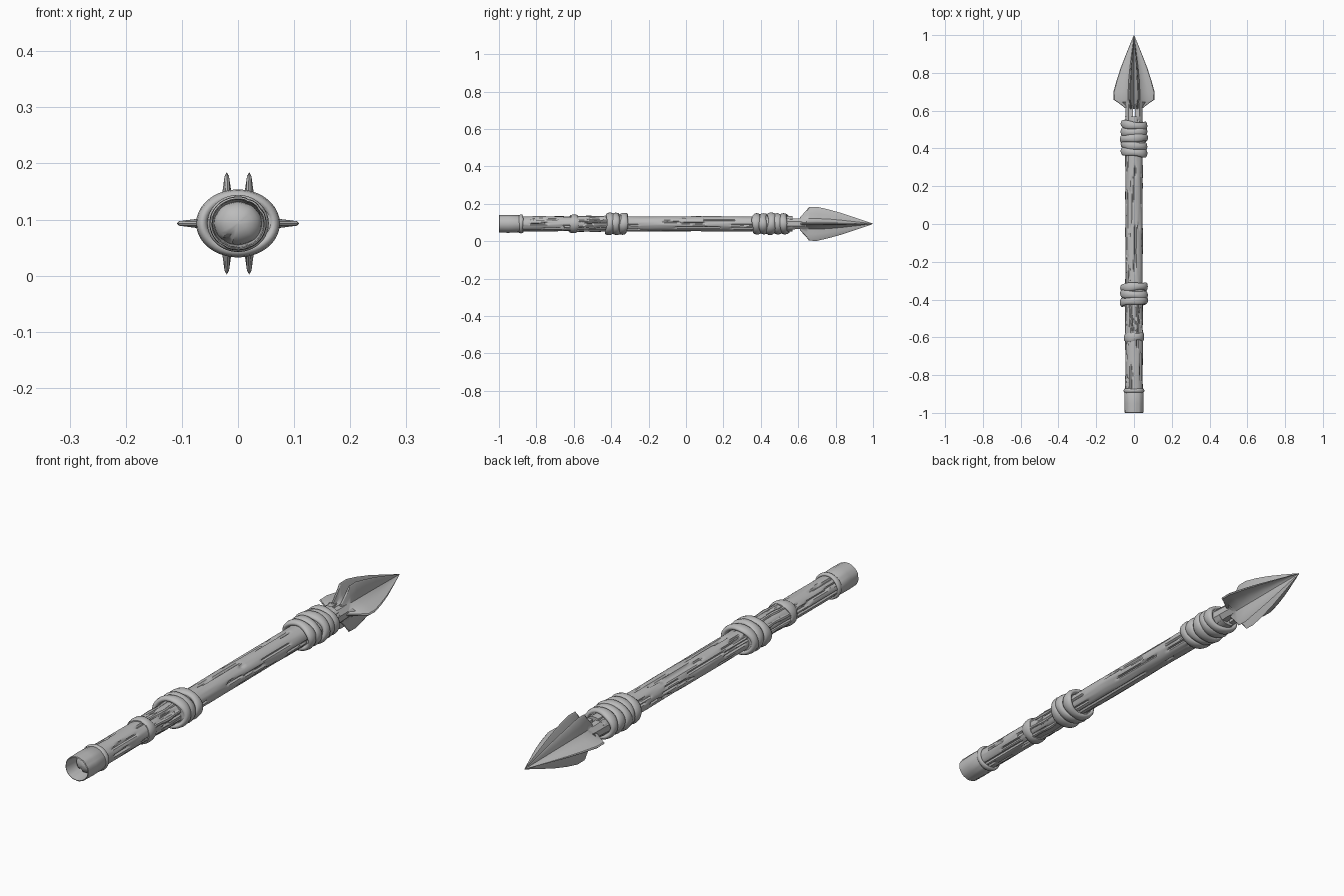
import bpy, math, random
from math import sin, cos, pi
from mathutils import Vector, Matrix, noise

random.seed(4)
CZ = 0.093  # height of the spear's axis

old = bpy.data.objects.get("Cube")
if old:
    bpy.data.objects.remove(old)

mat = bpy.data.materials.new("stone_grey")
mat.use_nodes = True
GREY = (0.5, 0.5, 0.5, 1)
mat.diffuse_color = GREY
mat.node_tree.nodes["Principled BSDF"].inputs["Base Color"].default_value = GREY


def add_mesh(name, rings, closed=False, caps=True, angle=40):
    """Skin a list of equal-length point rings."""
    n, m = len(rings[0]), len(rings)
    verts = [p for r in rings for p in r]
    faces = []
    for i in range(m if closed else m - 1):
        a, b = i * n, ((i + 1) % m) * n
        for j in range(n):
            k = (j + 1) % n
            faces.append((a + j, a + k, b + k, b + j))
    if caps and not closed:
        faces.append(tuple(reversed(range(n))))
        faces.append(tuple(range((m - 1) * n, m * n)))
    me = bpy.data.meshes.new(name)
    me.from_pydata(verts, [], faces)
    me.materials.append(mat)
    ob = bpy.data.objects.new(name, me)
    bpy.context.collection.objects.link(ob)
    bpy.ops.object.select_all(action='DESELECT')
    ob.select_set(True)
    bpy.context.view_layer.objects.active = ob
    bpy.ops.object.mode_set(mode='EDIT')
    bpy.ops.mesh.select_all(action='SELECT')
    bpy.ops.mesh.normals_make_consistent(inside=False)
    bpy.ops.object.mode_set(mode='OBJECT')
    bpy.ops.object.shade_smooth_by_angle(angle=math.radians(angle))
    return ob


def oval(y, rx, rz, n=48, bump=0.0, stretch=7.0):
    """Oval ring around the axis, roughened by grain along its length."""
    pts = []
    for j in range(n):
        a = 2 * pi * j / n
        g = noise.noise(Vector((cos(a) * 4, y * stretch, sin(a) * 4)))
        # sharp carved grooves where the grain dips, gentle swell elsewhere
        k = 1 + bump * (0.3 * g - (0.8 if g < -0.28 else 0))
        pts.append((rx * k * cos(a), y, CZ + rz * k * sin(a)))
    return pts


def lathe(name, stations, bump=0.0, n=48, **kw):
    return add_mesh(name, [oval(y, rx, rz, n, bump) for y, rx, rz in stations], **kw)


def band(name, y, rx, rz, wide, thick, tilt=(0, 0)):
    """Rounded cord ring: a fat torus around the shaft."""
    rings = []
    for i in range(40):
        a = 2 * pi * i / 40
        dy = tilt[0] * cos(a) + tilt[1] * sin(a)
        w = wide * (1 + 0.15 * sin(3 * a + y * 50))
        ring = []
        for j in range(10):
            b = 2 * pi * j / 10
            r = thick * cos(b)
            ring.append(((rx + r) * cos(a), y + dy + w * sin(b), CZ + (rz + r) * sin(a)))
        rings.append(ring)
    return add_mesh(name, rings, closed=True, angle=60)


# Wooden shaft with carved grain
steps = 130
lathe("shaft", [(-0.93 + 1.5 * i / steps, 0.046, 0.04) for i in range(steps + 1)], bump=0.16)

# Hollow butt cap with its lip
lathe("butt_cap", [(-0.93, 0.042, 0.038), (-0.99, 0.045, 0.042), (-1.0, 0.047, 0.044),
                   (-0.998, 0.05, 0.047), (-0.95, 0.051, 0.048), (-0.89, 0.051, 0.046),
                   (-0.875, 0.044, 0.038)], bump=0.03, caps=False)
band("butt_cap_lip", -0.882, 0.048, 0.044, 0.011, 0.007)

# Lumpy wood end inside the cap
dome = [(-0.93 - 0.035 * sin(t * pi / 10), 0.042 * cos(t * pi / 10) + 0.001,
         0.038 * cos(t * pi / 10) + 0.001) for t in range(6)]
lathe("shaft_end", dome, bump=0.25, n=24)

# Lashing groups: tilted coils over a core
for group, start, end, count in (("head_lashing", 0.38, 0.525, 5), ("grip_lashing", -0.41, -0.335, 3)):
    lathe(group + "_core", [(start - 0.01, 0.06, 0.047), (end + 0.01, 0.06, 0.047)])
    for i in range(count):
        y = start + (end - start) * i / (count - 1)
        grow = random.uniform(-0.002, 0.003)
        band(f"{group}_coil_{i + 1}", y, 0.061 + grow, 0.047 + grow, 0.021, 0.011,
             (random.uniform(-0.008, 0.008), random.uniform(-0.006, 0.006)))

# Lower collar with raised splints running up to the grip
band("lower_collar", -0.6, 0.046, 0.042, 0.022, 0.008, (0.003, 0.002))
for i in range(8):
    a = 2 * pi * (i + 0.5) / 8
    rings = []
    for t in range(9):
        y = -0.61 + 0.2 * t / 8
        c = Vector((0.042 * cos(a + 0.05 * sin(t)), y, CZ + 0.037 * sin(a + 0.05 * sin(t))))
        w = 0.008 + 0.0015 * sin(t * 1.7 + i)
        rings.append([c + Vector((w * cos(k * pi / 4), 0, w * sin(k * pi / 4))) for k in range(8)])
    add_mesh(f"splint_{i + 1}", rings)

# Neck under the blade: two cheeks with a slot between
for side, label in ((-1, "right"), (1, "left")):
    rings = []
    for y, outer, h in ((0.5, 0.048, 0.034), (0.6, 0.044, 0.028), (0.68, 0.042, 0.03)):
        rings.append([(side * x, y, CZ + z) for x, z in
                      ((0.006, -h), (outer * 0.65, -h), (outer, -h * 0.4),
                       (outer, h * 0.4), (outer * 0.65, h), (0.006, h))])
    add_mesh("neck_" + label, rings, angle=25)

# Blade: star section with side fins and paired top and bottom fins
SIDE, CORE, TALL = 0, 1, 2
quarter = [(0.11, 0, SIDE), (0.106, 0.004, SIDE), (0.075, 0.008, SIDE), (0.046, 0.015, CORE),
           (0.031, 0.028, CORE), (0.028, 0.055, TALL), (0.024, 0.085, TALL),
           (0.020, 0.092, TALL), (0.016, 0.085, TALL), (0.011, 0.05, TALL), (0, 0.026, CORE)]
upper = quarter + [(-x, z, k) for x, z, k in reversed(quarter[:-1])]
section = upper + [(x, -z, k) for x, z, k in reversed(upper[1:-1])]


def blade_ring(y, core, fin):
    return [(x * (fin if k == SIDE else core), y, CZ + z * (fin if k == TALL else core))
            for x, z, k in section]


add_mesh("spear_blade", [blade_ring(*s) for s in (
    (0.61, 0.85, 0.38), (0.645, 0.95, 0.8), (0.658, 1, 0.98), (0.7, 1, 0.99),
    (0.76, 0.92, 0.84), (0.83, 0.7, 0.63), (0.9, 0.42, 0.38), (0.96, 0.17, 0.16),
    (1.0, 0.008, 0.008))], angle=30)
